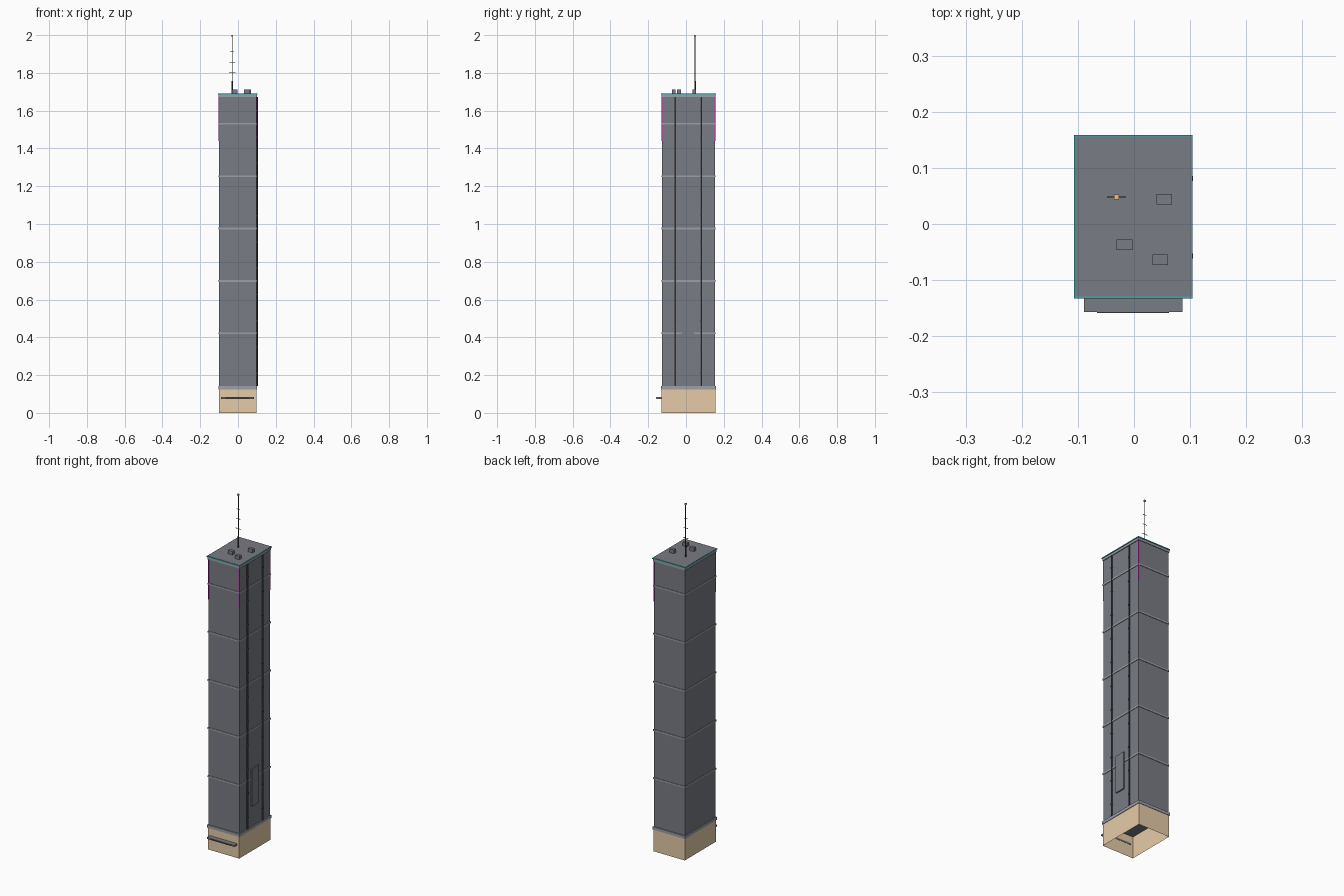
import bpy, bmesh
from mathutils import Matrix, Vector

old = bpy.data.objects.get("Cube")
if old:
    bpy.data.objects.remove(old, do_unlink=True)

CX, CY = -0.0015, 0.0132   # plan centre of the tower


def material(name, r, g, b):
    m = bpy.data.materials.new(name)
    m.use_nodes = True
    m.diffuse_color = (r, g, b, 1)
    m.node_tree.nodes["Principled BSDF"].inputs["Base Color"].default_value = (r, g, b, 1)
    return m


grey = material("wall grey", 0.19, 0.2, 0.23)
pale = material("trim grey", 0.34, 0.35, 0.38)
dark = material("dark metal", 0.065, 0.07, 0.075)
tan = material("tan stone", 0.79, 0.6, 0.39)
amber = material("amber lamp", 0.85, 0.58, 0.27)
teal = material("teal trim", 0.03, 0.44, 0.45)
magenta = material("magenta strip", 0.6, 0.025, 0.46)


def finish(name, bm, mat):
    mesh = bpy.data.meshes.new(name)
    bm.to_mesh(mesh)
    bm.free()
    mesh.materials.append(mat)
    obj = bpy.data.objects.new(name, mesh)
    bpy.context.collection.objects.link(obj)
    return obj


def box(name, mat, x, y, z, open_bottom=False):
    """Box from (low, high) ranges on each axis."""
    bm = bmesh.new()
    size = [r[1] - r[0] for r in (x, y, z)]
    mid = Vector([(r[0] + r[1]) / 2 for r in (x, y, z)])
    bmesh.ops.create_cube(bm, size=1, matrix=Matrix.Translation(mid) @ Matrix.Diagonal((*size, 1)))
    if open_bottom:
        bm.normal_update()
        ends = [f for f in bm.faces if abs(f.normal.z) > 0.9]
        bmesh.ops.delete(bm, geom=ends, context="FACES")
    return finish(name, bm, mat)


def slab(name, mat, hx, hy, z0, z1, **kw):
    """Box centred on the tower axis."""
    return box(name, mat, (CX - hx, CX + hx), (CY - hy, CY + hy), (z0, z1), **kw)


def rod(name, mat, x, y, z0, z1, r, sides=8):
    bm = bmesh.new()
    bmesh.ops.create_cone(bm, cap_ends=True, segments=sides, radius1=r, radius2=r, depth=z1 - z0,
                          matrix=Matrix.Translation((x, y, (z0 + z1) / 2)))
    return finish(name, bm, mat)


# Hollow stone base, tower shaft and lower ledge
slab("base_walls", tan, 0.1, 0.143, 0, 0.126, open_bottom=True)
slab("base_ledge", pale, 0.103, 0.1455, 0.125, 0.142)
slab("tower_shaft", grey, 0.0985, 0.14, 0.124, 1.675)

# Floor bands
for i in range(5):
    z = 0.421 + i * 0.2775
    slab(f"floor_band_{i + 1}", pale, 0.1015, 0.143, z - 0.0045, z + 0.0045)

# Cornice, glowing edge and roof deck
slab("cornice", pale, 0.103, 0.1435, 1.672, 1.686)
slab("roof_edge_trim", teal, 0.1055, 0.1458, 1.685, 1.6905)
slab("roof_deck", grey, 0.1037, 0.1425, 1.686, 1.6915)

# Entrance canopy with a dark front plate
box("canopy", grey, (-0.089, 0.086), (-0.157, -0.128), (0.074, 0.083))
box("canopy_front_plate", dark, (-0.066, 0.062), (-0.1585, -0.1565), (0.075, 0.082))

# Pipes with wall brackets on the right side
for n, y in (("front", -0.057), ("rear", 0.081)):
    rod(f"{n}_pipe", dark, 0.1005, y, 0.142, 1.672, 0.0042)
    for i in range(11):
        z = 0.21 + i * 0.139
        box(f"{n}_pipe_bracket_{i + 1}", dark, (0.096, 0.1055), (y - 0.0045, y + 0.0045), (z - 0.003, z + 0.003))

# Flat panel on the right side
box("side_panel", grey, (0.096, 0.1045), (-0.02, 0.042), (0.26, 0.475))

# Corner light strips
for n, sx, sy in (("front_right", 1, -1), ("rear_right", 1, 1), ("front_left", -1, -1)):
    x, y = CX + sx * 0.0985, CY + sy * 0.14
    box(f"{n}_light_strip", magenta, (x - 0.0022, x + 0.0022), (y - 0.0022, y + 0.0022), (1.44, 1.672))

# Rooftop units
for i, (x, y) in enumerate(((0.054, 0.044), (-0.017, -0.037), (0.047, -0.064))):
    box(f"roof_unit_{i + 1}", grey, (x - 0.014, x + 0.014), (y - 0.0095, y + 0.0095), (1.69, 1.712))

# Antenna mast with crossbars and tip
AX, AY = -0.031, 0.048
rod("mast_foot", dark, AX, AY, 1.69, 1.757, 0.004)
rod("mast", dark, AX, AY, 1.75, 1.992, 0.002)
for i, z in enumerate((1.80, 1.857, 1.912)):
    h = 0.017 - i * 0.003
    box(f"mast_crossbar_{i + 1}", dark, (AX - h, AX + h), (AY - 0.001, AY + 0.001), (z - 0.001, z + 0.001))
box("mast_tip", amber, (AX - 0.0045, AX + 0.0045), (AY - 0.0045, AY + 0.0045), (1.991, 2.0))
